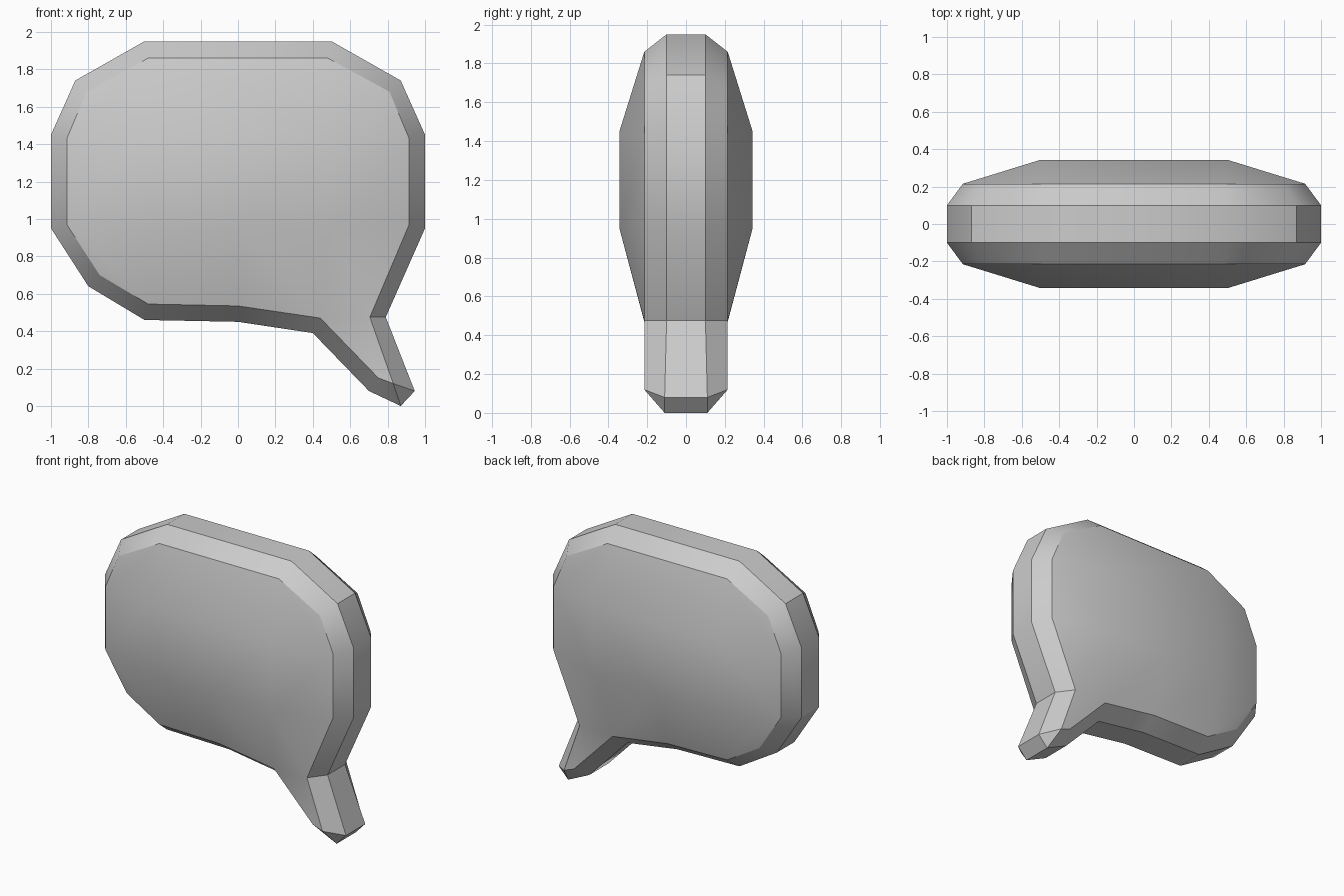
import bpy, bmesh, math

if "Cube" in bpy.data.objects:
    bpy.data.objects.remove(bpy.data.objects["Cube"])

# Outline of the rim, clockwise seen from the front (x, z)
OUTER = [(-0.5, 1.95), (0.5, 1.95), (0.87, 1.74), (1.0, 1.45), (1.0, 0.95),
         (0.79, 0.475), (0.945, 0.08), (0.87, 0.0), (0.70, 0.08), (0.40, 0.39),
         (0.0, 0.45), (-0.5, 0.46), (-0.80, 0.64), (-1.0, 0.95), (-1.0, 1.45), (-0.87, 1.74)]
# Bevelled outline; the two tail tip points share one corner
INNER = [(-0.48, 1.86), (0.48, 1.86), (0.81, 1.68), (0.915, 1.43), (0.915, 0.97),
         (0.705, 0.475), (0.83, 0.12), (0.83, 0.12), (0.75, 0.15), (0.44, 0.47),
         (0.0, 0.535), (-0.48, 0.545), (-0.74, 0.70), (-0.915, 0.97), (-0.915, 1.43), (-0.81, 1.68)]
# Raised plateau of each face
DOME = [(-0.5, 1.45), (0.5, 1.45), (0.5, 0.95), (0.0, 0.95), (-0.5, 0.95)]

bm = bmesh.new()
n = len(OUTER)
rims = []

for side in (-1, 1):
    outer = [bm.verts.new((x, side * (0.11 if z < 0.1 else 0.10), z)) for x, z in OUTER]
    inner = []
    for i, (x, z) in enumerate(INNER):
        same = i and INNER[i] == INNER[i - 1]
        inner.append(inner[-1] if same else bm.verts.new((x, side * 0.215, z)))
    tl, tr, br, bc, bl = [bm.verts.new((x, side * 0.343, z)) for x, z in DOME]
    rims.append(outer)

    # Bevel band
    for i in range(n):
        j = (i + 1) % n
        bm.faces.new(dict.fromkeys((outer[i], outer[j], inner[j], inner[i])))

    # Domed face: plateau, slopes, corners and tail
    p = inner
    for f in ((tl, tr, br, bc, bl),
              (p[0], p[1], tr, tl), (p[1], p[2], p[3], tr), (p[3], p[4], br, tr),
              (p[4], p[5], br), (p[5], p[9], br), (p[5], p[6], p[8], p[9]),
              (p[9], p[10], bc, br), (p[10], p[11], bl, bc),
              (p[11], p[12], p[13], bl), (p[13], p[14], tl, bl), (p[14], p[15], p[0], tl)):
        bm.faces.new(f)

# Straight band around the rim
a, b = rims
for i in range(n):
    j = (i + 1) % n
    bm.faces.new((a[i], a[j], b[j], b[i]))

bmesh.ops.recalc_face_normals(bm, faces=bm.faces[:])
mesh = bpy.data.meshes.new("speech_bubble")
bm.to_mesh(mesh)
bm.free()

# Smooth shading with crisp bevel edges
mesh.shade_smooth()
mesh.set_sharp_from_angle(angle=math.radians(30.5))

mat = bpy.data.materials.new("light grey")
mat.diffuse_color = (0.6, 0.6, 0.6, 1)
mat.use_nodes = True
mat.node_tree.nodes["Principled BSDF"].inputs["Base Color"].default_value = mat.diffuse_color
mesh.materials.append(mat)
bpy.context.collection.objects.link(bpy.data.objects.new("speech_bubble", mesh))
